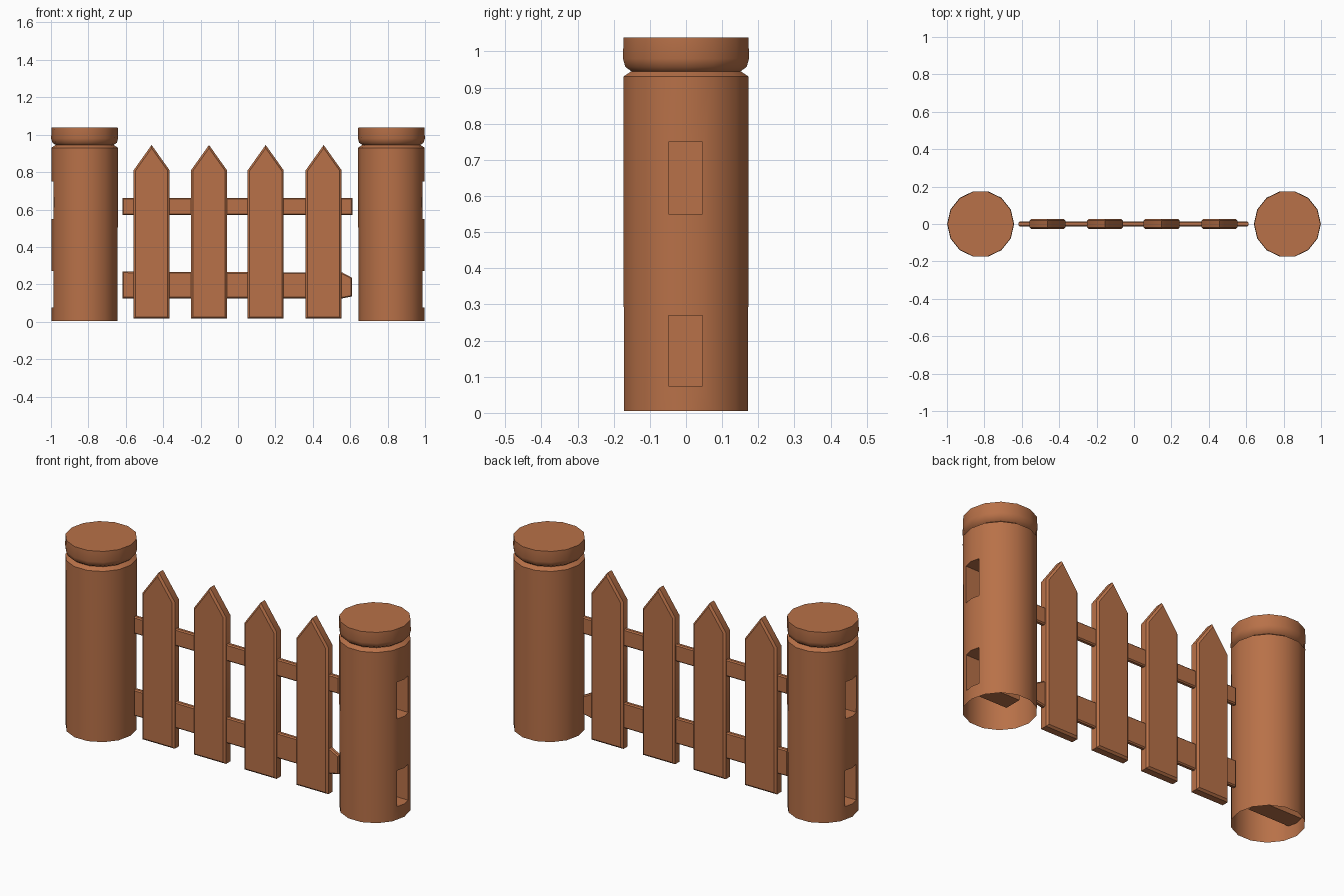
import bpy, bmesh, math

if "Cube" in bpy.data.objects:
    bpy.data.objects.remove(bpy.data.objects["Cube"])

wood = bpy.data.materials.new("warm_brown_wood")
wood.diffuse_color = (0.48, 0.165, 0.065, 1)
wood.use_nodes = True
wood.node_tree.nodes["Principled BSDF"].inputs["Base Color"].default_value = wood.diffuse_color


def make(name, bm):
    bmesh.ops.recalc_face_normals(bm, faces=bm.faces)
    me = bpy.data.meshes.new(name)
    bm.to_mesh(me)
    bm.free()
    me.materials.append(wood)
    ob = bpy.data.objects.new(name, me)
    bpy.context.collection.objects.link(ob)
    return ob


def box(name, x, y, z):
    bm = bmesh.new()
    bmesh.ops.create_cube(bm, size=1)
    for v in bm.verts:
        for i, r in enumerate((x, y, z)):
            v.co[i] = r[0] if v.co[i] < 0 else r[1]
    return make(name, bm)


def slab(name, outline, thick, bevel):
    # front outline (x, z) extruded along y, with softened edges
    bm = bmesh.new()
    f = bm.faces.new([bm.verts.new((x, -thick / 2, z)) for x, z in outline])
    out = bmesh.ops.extrude_face_region(bm, geom=[f])["geom"]
    for v in out:
        if isinstance(v, bmesh.types.BMVert):
            v.co.y += thick
    bmesh.ops.recalc_face_normals(bm, faces=bm.faces)
    rim = [e for e in bm.edges
           if abs(e.verts[0].co.y - e.verts[1].co.y) < 1e-5]
    bmesh.ops.bevel(bm, geom=rim, offset=bevel, segments=1, affect='EDGES')
    return make(name, bm)


# Posts: grooved round columns, mortise pockets on the outer side, open bottom
SIDES = 14
PROFILE = [(0.176, 0.005), (0.178, 0.93), (0.155, 0.945),
           (0.172, 0.957), (0.179, 0.98), (0.177, 1.038)]


def post(name, side):
    bm = bmesh.new()
    rings = []
    for r, z in PROFILE:
        rings.append([bm.verts.new((side * 0.82 + r * math.cos(a),
                                    r * math.sin(a), z))
                      for a in (2 * math.pi * i / SIDES for i in range(SIDES))])
    for lo, hi in zip(rings, rings[1:]):
        for i in range(SIDES):
            j = (i + 1) % SIDES
            bm.faces.new((lo[i], lo[j], hi[j], hi[i]))
    bm.faces.new(rings[0])
    bm.faces.new(rings[-1])
    ob = make(name, bm)
    cutters = []
    for z in ((0.075, 0.27), (0.55, 0.75)):
        c = box("mortise_cutter", sorted((side * 0.74, side * 1.1)), (-0.048, 0.046), z)
        c.hide_render = True
        m = ob.modifiers.new("mortise", 'BOOLEAN')
        m.operation, m.object, m.solver = 'DIFFERENCE', c, 'EXACT'
        cutters.append(c)
    dg = bpy.context.evaluated_depsgraph_get()
    me = bpy.data.meshes.new_from_object(ob.evaluated_get(dg))
    ob.modifiers.clear()
    ob.data = me
    for c in cutters:
        bpy.data.objects.remove(c)
    bm = bmesh.new()
    bm.from_mesh(me)
    under = [f for f in bm.faces if f.calc_center_median().z < 0.02]
    bmesh.ops.delete(bm, geom=under, context='FACES')
    bm.to_mesh(me)
    bm.free()


post("left_post", -1)
post("right_post", 1)

# Pointed pickets
for i, x in enumerate((-0.462, -0.155, 0.148, 0.458)):
    w = 0.096
    slab(f"picket_{i + 1}",
         [(x - w, 0.016), (x + w, 0.016), (x + w, 0.81), (x, 0.945), (x - w, 0.81)],
         0.056, 0.01)

# Rails
slab("upper_rail", [(-0.617, 0.57), (0.613, 0.57), (0.613, 0.662), (-0.617, 0.662)],
     0.026, 0.006)
slab("lower_rail", [(-0.617, 0.125), (0.56, 0.125), (0.61, 0.135),
                    (0.61, 0.235), (0.56, 0.262), (-0.617, 0.268)], 0.026, 0.006)

# Smooth shading that keeps hard corners
for ob in bpy.context.collection.objects:
    ob.select_set(True)
    bpy.context.view_layer.objects.active = ob
bpy.ops.object.shade_smooth_by_angle(angle=math.radians(40))
